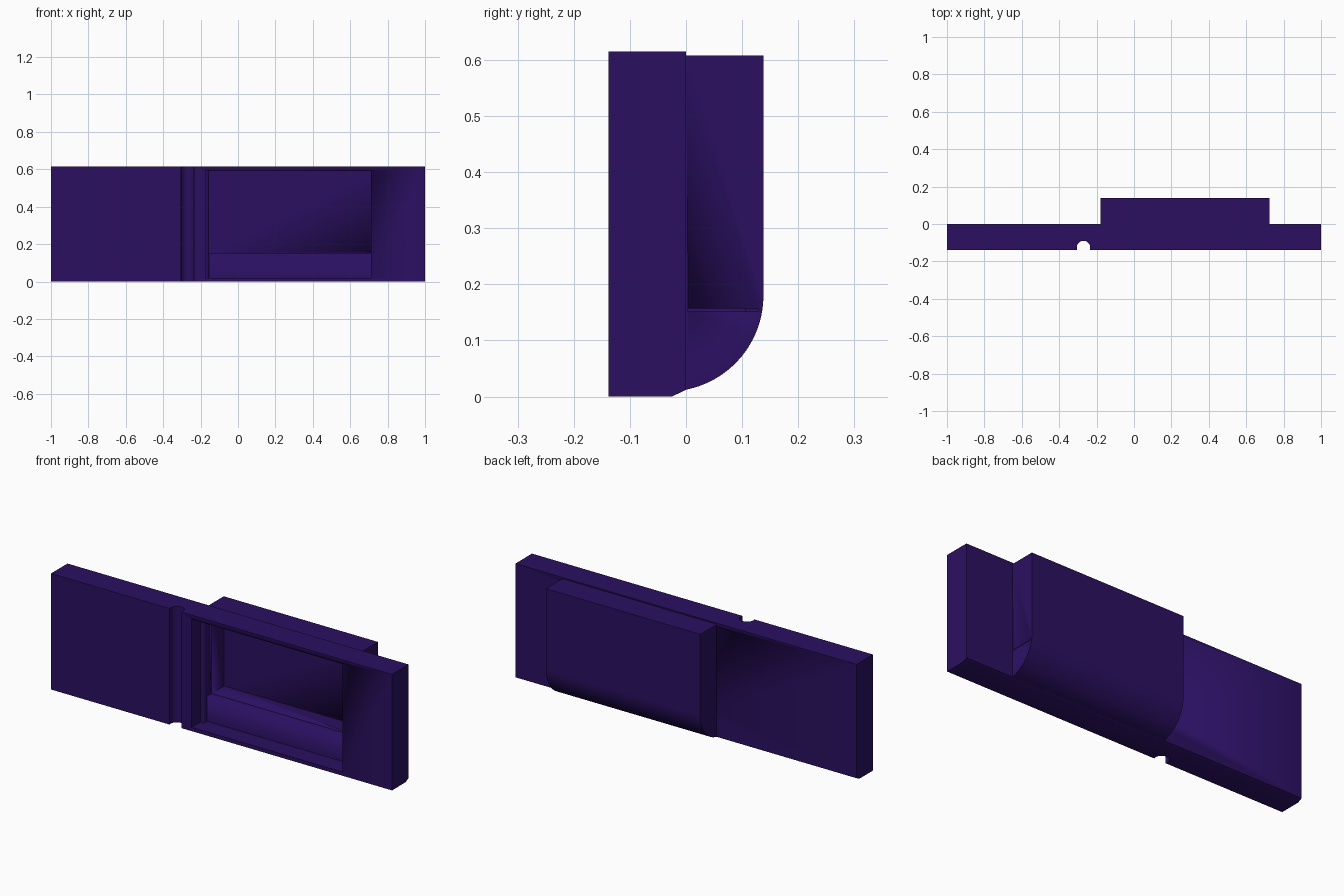
import bpy, math

if "Cube" in bpy.data.objects:
    bpy.data.objects.remove(bpy.data.objects["Cube"])

mat = bpy.data.materials.new("dark_violet")
mat.diffuse_color = (0.024, 0.005, 0.12, 1)
mat.use_nodes = True
mat.node_tree.nodes["Principled BSDF"].inputs["Base Color"].default_value = mat.diffuse_color


def extrude_x(name, profile, x0, x1):
    """Extrude a (y, z) outline from x0 to x1."""
    n = len(profile)
    verts = [(x0, y, z) for y, z in profile] + [(x1, y, z) for y, z in profile]
    faces = [tuple(range(n)), tuple(range(2 * n - 1, n - 1, -1))]
    faces += [(i, i + n, (i + 1) % n + n, (i + 1) % n) for i in range(n)]
    mesh = bpy.data.meshes.new(name)
    mesh.from_pydata(verts, [], faces)
    ob = bpy.data.objects.new(name, mesh)
    bpy.context.collection.objects.link(ob)
    bpy.context.view_layer.objects.active = ob
    bpy.ops.object.select_all(action='DESELECT')
    ob.select_set(True)
    bpy.ops.object.mode_set(mode='EDIT')
    bpy.ops.mesh.select_all(action='SELECT')
    bpy.ops.mesh.normals_make_consistent(inside=False)
    bpy.ops.object.mode_set(mode='OBJECT')
    bpy.ops.object.shade_smooth_by_angle(angle=math.radians(30))
    mesh.materials.append(mat)
    return ob


def box_cutter(name, x, y, z):
    ob = extrude_x(name, [(y[0], z[0]), (y[1], z[0]), (y[1], z[1]), (y[0], z[1])], *x)
    return ob


def cut(ob, cutter):
    cutter.hide_render = True
    bpy.ops.object.select_all(action='DESELECT')
    ob.select_set(True)
    bpy.context.view_layer.objects.active = ob
    m = ob.modifiers.new("cut", 'BOOLEAN')
    m.operation = 'DIFFERENCE'
    m.solver = 'EXACT'
    m.object = cutter
    bpy.ops.object.modifier_apply(modifier=m.name)


# Long wall plate with a small chamfer on the lower back edge
plate = extrude_x("wall_plate", [(-0.138, 0), (-0.025, 0), (0, 0.012),
                                 (0, 0.615), (-0.138, 0.615)], -1, 1)

# Rear housing with a rounded underside
R, cy, cz = 0.171, -0.033, 0.18
end = math.acos(-cy / R)
arc = [(cy + R * math.cos(end * i / 20), cz - R * math.sin(end * i / 20)) for i in range(21)]
housing = extrude_x("rear_housing", [(0, 0.608), (0.138, 0.608)] + arc, -0.18, 0.725)

# Vertical round groove in the front
bpy.ops.mesh.primitive_cylinder_add(vertices=32, radius=0.036, depth=1,
                                    location=(-0.27, -0.126, 0.3))
groove = bpy.context.object
groove.name = "groove_cutter"

# Front recess, deep recess above the ledge, thin seam in the right wall
recess = box_cutter("recess_cutter", (-0.175, 0.71), (-0.2, -0.065), (0.02, 0.592))
inner = box_cutter("inner_recess_cutter", (-0.155, 0.71), (-0.1, -0.04), (0.02, 0.592))
deep = box_cutter("deep_recess_cutter", (-0.155, 0.71), (-0.1, 0.105), (0.152, 0.592))
seam = box_cutter("seam_cutter", (0.69, 0.76), (0.004, 0.128), (0.152, 0.157))

for c in (groove, recess, inner, deep):
    cut(plate, c)
for c in (deep, seam):
    cut(housing, c)
for c in (groove, recess, inner, deep, seam):
    bpy.data.objects.remove(c, do_unlink=True)
